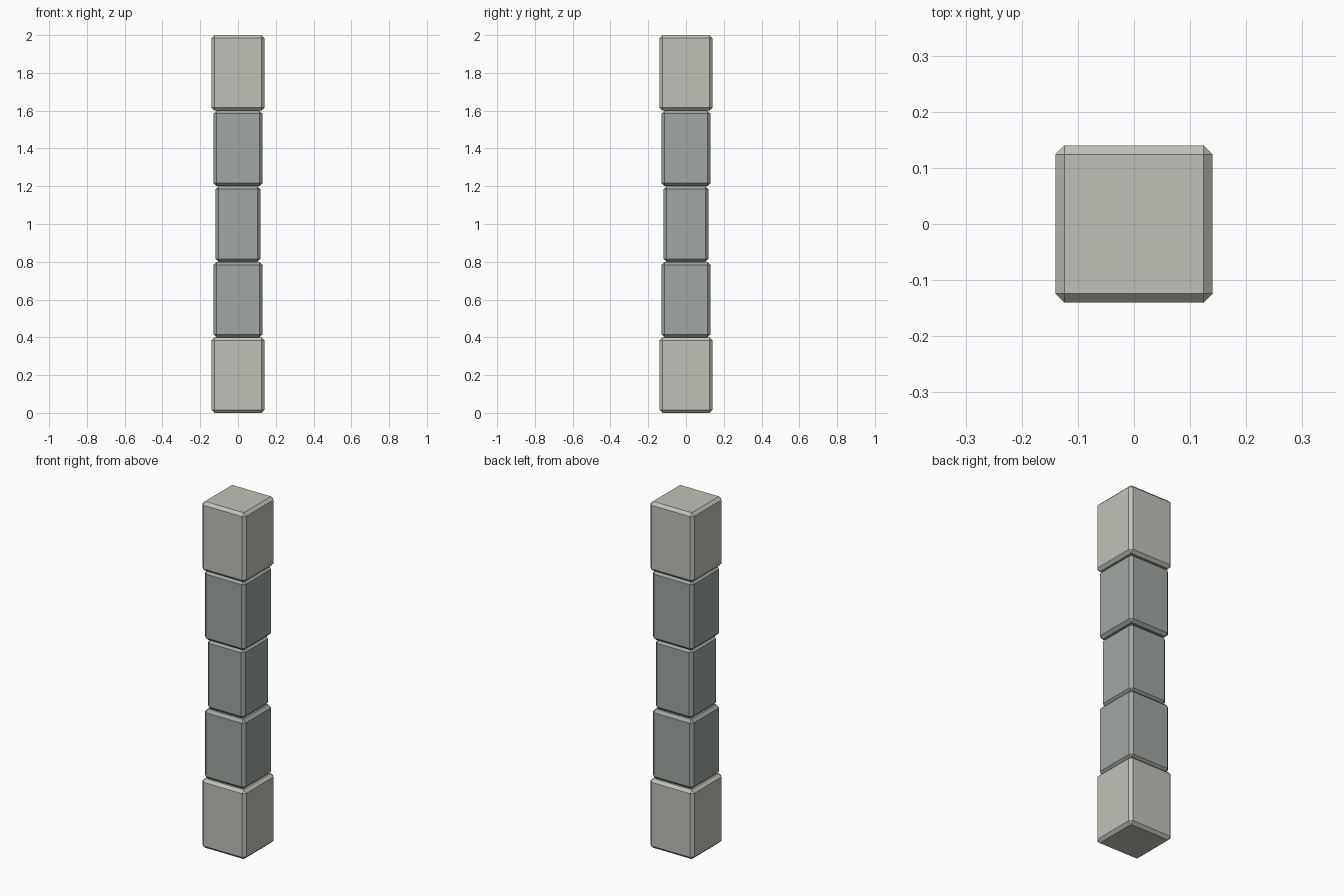
import bpy, bmesh

if "Cube" in bpy.data.objects:
    bpy.data.objects.remove(bpy.data.objects["Cube"])


def material(name, rgb):
    m = bpy.data.materials.new(name)
    m.diffuse_color = (*rgb, 1)
    m.use_nodes = True
    m.node_tree.nodes["Principled BSDF"].inputs["Base Color"].default_value = m.diffuse_color
    return m


pale = material("pale_stone", (0.53, 0.54, 0.48))
dark = material("grey_green_stone", (0.35, 0.39, 0.36))

HEIGHT = 0.4
CHAMFER = 0.016


# One chamfered pillar block
def block(name, index, width, mat):
    mesh = bpy.data.meshes.new(name)
    bm = bmesh.new()
    bmesh.ops.create_cube(bm, size=1)
    bmesh.ops.scale(bm, vec=(width, width, HEIGHT), verts=bm.verts)
    bmesh.ops.bevel(bm, geom=bm.edges[:], offset=CHAMFER, segments=1,
                    affect='EDGES')
    bm.to_mesh(mesh)
    bm.free()
    mesh.materials.append(mat)
    ob = bpy.data.objects.new(name, mesh)
    ob.location.z = (index + 0.5) * HEIGHT
    bpy.context.collection.objects.link(ob)


# Stack narrows toward the middle
parts = [("base_block", 0.28, pale), ("lower_block", 0.26, dark),
         ("middle_block", 0.238, dark), ("upper_block", 0.26, dark),
         ("cap_block", 0.28, pale)]
for i, (name, width, mat) in enumerate(parts):
    block(name, i, width, mat)
